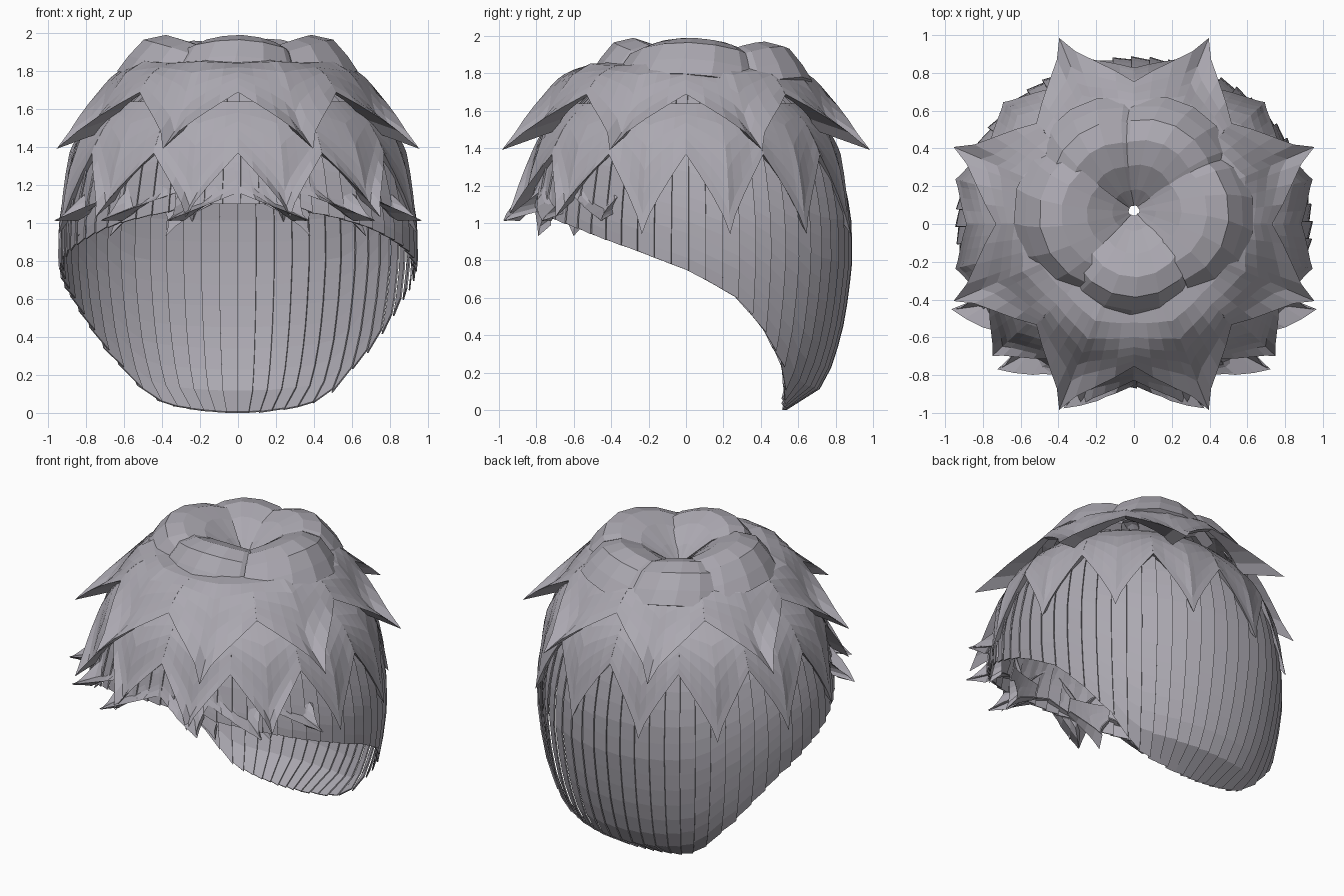
import bpy, math
from math import sin, cos, radians

if "Cube" in bpy.data.objects:
    bpy.data.objects.remove(bpy.data.objects["Cube"])

hair = bpy.data.materials.new("ash_grey_hair")
hair.use_nodes = True
COLOUR = (0.41, 0.395, 0.44, 1)
hair.diffuse_color = COLOUR
hair.node_tree.nodes["Principled BSDF"].inputs["Base Color"].default_value = COLOUR


def lerp(a, b, t):
    return a + (b - a) * t


def interp(table, x):
    """Piecewise linear lookup in a list of (x, value) pairs."""
    for (x0, v0), (x1, v1) in zip(table, table[1:]):
        if x <= x1:
            return lerp(v0, v1, max(0, (x - x0) / (x1 - x0)))
    return table[-1][1]


def along(path, t):
    """Point (radius, height) at fraction t of a path."""
    steps = [(i / (len(path) - 1), p) for i, p in enumerate(path)]
    return [interp([(s, p[k]) for s, p in steps], t) for k in (0, 1)]


def make_object(name, grids):
    """Join several grids of points into one object with a thin wall."""
    verts, faces = [], []
    for grid in grids:
        base, cols = len(verts), len(grid[0])
        for row in grid:
            verts.extend(row)
        for r in range(len(grid) - 1):
            for c in range(cols - 1):
                a = base + r * cols + c
                faces.append((a, a + cols, a + cols + 1, a + 1))
    mesh = bpy.data.meshes.new(name)
    mesh.from_pydata(verts, [], faces)
    mesh.materials.append(hair)
    obj = bpy.data.objects.new(name, mesh)
    bpy.context.collection.objects.link(obj)
    mod = obj.modifiers.new("thickness", "SOLIDIFY")
    mod.thickness = .008
    mod.offset = -1


def lock(angle, half, centre, edge, sx=1, sy=1, skew=0, power=0.6, rows=6):
    """Pointed lock with a long centre, short edges and a tucked underside."""
    grid = []
    for r in range(rows + 2):
        t = min(1, r / rows)
        row = []
        for c in range(-4, 5):
            u = math.copysign(abs(c / 4) ** 1.4, c)
            w = abs(u) ** power
            (rc, zc), (re, ze) = along(centre, t), along(edge, t)
            rad, z = lerp(rc, re, w), lerp(zc, ze, w)
            if r > rows:
                rad, z = lerp(rad, re - .04, .9), lerp(z, ze, .35)
            a = radians(angle + u * half * 1.01 + skew * t * t * (1 - w))
            row.append((rad * cos(a) * sx, rad * sin(a) * sy, z))
        grid.append(row)
    return grid


# Back shell made of narrow overlapping strips, cut open at the face
RADIUS = [(0, .52), (.04, .62), (.1, .69), (.2, .75), (.4, .815), (.6, .85), (.8, .872),
          (1, .868), (1.12, .85), (1.3, .81), (1.45, .75), (1.6, .64), (1.75, .48), (1.8, .3)]
OPENING = [(0, .51), (.2, .53), (.45, .4), (.6, .27), (.75, 0), (.9, -.4), (1.06, -.8)]


def rim_height(a):
    z = 1.1
    while z > 0.005 and interp(RADIUS, z - .005) * sin(a) > interp(OPENING, z - .005):
        z -= .005
    return z


STRIPS, ROWS = 60, 16
strips = []
for i in range(STRIPS):
    a0, a1 = (2 * math.pi * (i + k) / STRIPS + math.pi / 2 for k in (0, 1.15))
    grid = []
    for r in range(ROWS + 1):
        row = []
        for a, lift in ((a0, 0), (a1, .018)):
            z = lerp(1.8, rim_height(a), r / ROWS)
            rad = interp(RADIUS, z) + lift
            row.append((rad * cos(a) * 1.065, rad * sin(a), z))
        grid.append(row)
    strips.append(grid)
make_object("back_shell", strips)

# Upper ring of eight large flared locks
upper_centre = [(.4, 1.86), (.58, 1.85), (.69, 1.76), (.77, 1.62), (.86, 1.5), (1.055, 1.39)]
upper_edge = [(.4, 1.85), (.54, 1.84), (.62, 1.81), (.67, 1.78), (.71, 1.74), (.745, 1.69)]
make_object("upper_locks",
            [lock(22.5 + 45 * k, 22.5, upper_centre, upper_edge, .98, 1.01) for k in range(8)])

# Middle ring of twelve locks lying closer to the head
middle_centre = [(.66, 1.64), (.81, 1.5), (.88, 1.36), (.92, 1.2), (.935, 1.07), (.96, .94)]
front_centre = middle_centre[:4] + [(.95, 1.1), (1.04, 1.03)]
middle_edge = [(.66, 1.64), (.74, 1.57), (.79, 1.52), (.82, 1.47), (.85, 1.42), (.87, 1.37)]
middle = []
for k in range(12):
    angle = 15 + 30 * k
    path = front_centre if 200 < angle < 340 else middle_centre
    middle.append(lock(angle, 15, path, middle_edge, 1.02, .95, power=.75))
make_object("middle_locks", middle)

# Fringe of curled locks, swept outwards from the middle
fringe_centre = [(.8, 1.4), (.85, 1.27), (.875, 1.17), (.89, 1.08), (.94, 1.02), (1.07, 1.01)]
fringe_edge = [(.8, 1.4), (.83, 1.34), (.85, 1.29), (.86, 1.25), (.87, 1.21), (.88, 1.16)]
fringe = []
for side in (-1, 1):
    for k in range(3):
        fringe.append(lock(-90 + side * (11 + 22 * k), 11, fringe_centre, fringe_edge,
                           1, .97, skew=side * 9, power=.75))
make_object("fringe", fringe)

# Small drooping points under the fringe
droop_centre = [(.84, 1.2), (.87, 1.12), (.89, 1.04), (.92, .93)]
droop_edge = [(.84, 1.2), (.85, 1.17), (.86, 1.14), (.87, 1.1)]
make_object("fringe_points",
            [lock(-90 + s * a, 9, droop_centre, droop_edge, 1.02, .94, skew=s * 6)
             for s in (-1, 1) for a in (18, 40, 58)])

# Plump overlapping crown lobes swirling into a deep central dip
lobe_path = [(.03, 1.78), (.12, 1.86), (.26, 1.95), (.4, 1.99), (.52, 1.965),
             (.6, 1.88), (.66, 1.8), (.6, 1.77)]
LAST = len(lobe_path) - 1
crown = []
for angle, half, size, top in ((-95, 48, .88, 0), (-12, 48, .97, 0), (58, 42, .96, -.02),
                               (120, 42, .96, -.03), (184, 50, .97, 0)):
    grid = []
    for t, (rad, z) in enumerate(lobe_path):
        row = []
        for c in range(-3, 4):
            u = c / 3
            a = radians(angle + u * half + 14 * (1 - t / LAST))
            reach = rad * size * (1 - .1 * u * u)
            drop = .08 * u * u * (t / LAST) ** .5 + .02 * max(u, 0)
            row.append((reach * cos(a), .07 + reach * sin(a), z + top - drop))
        grid.append(row)
    crown.append(grid)
make_object("crown_lobes", crown)
